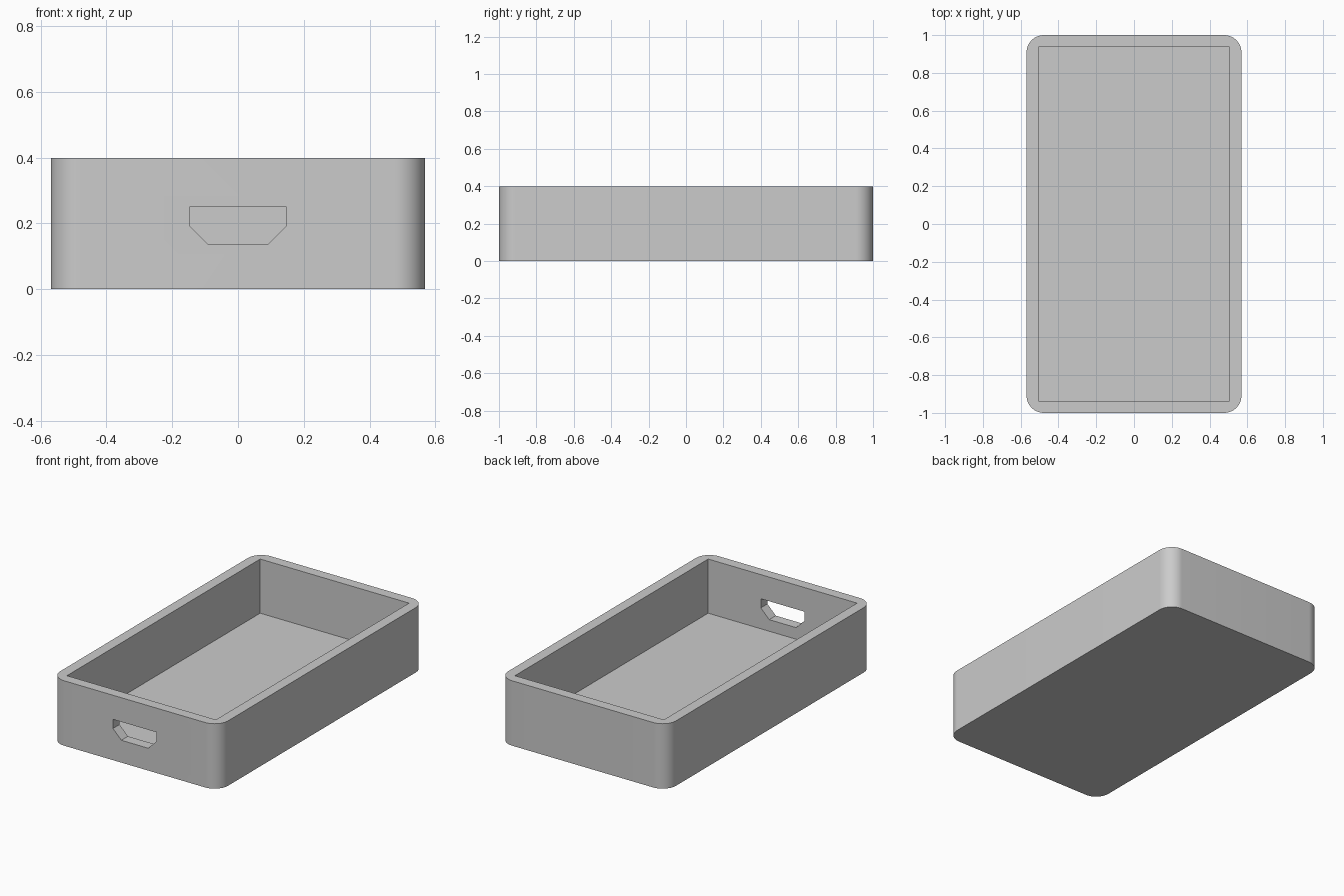
import bpy, bmesh, math

HALF_X, HALF_Y, HEIGHT = 0.569, 1.0, 0.398
WALL, FLOOR, RADIUS = 0.064, 0.066, 0.092

cube = bpy.data.objects.get("Cube")
if cube:
    bpy.data.objects.remove(cube, do_unlink=True)

grey = bpy.data.materials.new("matte_grey")
grey.use_nodes = True
grey.diffuse_color = (0.6, 0.6, 0.6, 1)
grey.node_tree.nodes["Principled BSDF"].inputs["Base Color"].default_value = (0.6, 0.6, 0.6, 1)


def prism(name, outline, direction):
    """Extrude a closed outline of 3D points along a direction."""
    bm = bmesh.new()
    face = bm.faces.new([bm.verts.new(p) for p in outline])
    moved = bmesh.ops.extrude_face_region(bm, geom=[face])["geom"]
    bmesh.ops.translate(bm, vec=direction,
                        verts=[v for v in moved if isinstance(v, bmesh.types.BMVert)])
    bmesh.ops.recalc_face_normals(bm, faces=bm.faces)
    mesh = bpy.data.meshes.new(name)
    bm.to_mesh(mesh)
    bm.free()
    mesh.materials.append(grey)
    obj = bpy.data.objects.new(name, mesh)
    bpy.context.collection.objects.link(obj)
    return obj


def rectangle(hx, hy, z):
    return [(-hx, -hy, z), (hx, -hy, z), (hx, hy, z), (-hx, hy, z)]


def rounded_rectangle(hx, hy, radius, z, steps=16):
    points = []
    for quarter, (sx, sy) in enumerate([(1, 1), (-1, 1), (-1, -1), (1, -1)]):
        for i in range(steps + 1):
            a = (quarter + i / steps) * math.pi / 2
            points.append((sx * (hx - radius) + radius * math.cos(a),
                           sy * (hy - radius) + radius * math.sin(a), z))
    return points


# Solid tray body with rounded vertical corners
tray = prism("tray", rounded_rectangle(HALF_X, HALF_Y, RADIUS, 0), (0, 0, HEIGHT))

# Square-cornered interior, open at the top
interior = prism("interior_cutter",
                 rectangle(HALF_X - WALL, HALF_Y - WALL, FLOOR), (0, 0, HEIGHT))

# Handle slot with chamfered lower corners, through the front wall only
slot = [(-0.148, 0.25), (-0.148, 0.194), (-0.091, 0.137),
        (0.091, 0.137), (0.148, 0.194), (0.148, 0.25)]
handle = prism("handle_cutter", [(x, -HALF_Y - 0.1, z) for x, z in slot], (0, 0.3, 0))

# Cut both openings, then discard the cutters
bpy.ops.object.select_all(action="DESELECT")
bpy.context.view_layer.objects.active = tray
tray.select_set(True)
for cutter in (interior, handle):
    cutter.hide_render = True
    cut = tray.modifiers.new(cutter.name, "BOOLEAN")
    cut.operation, cut.solver, cut.object = "DIFFERENCE", "EXACT", cutter
    bpy.ops.object.modifier_apply(modifier=cut.name)
    bpy.data.objects.remove(cutter, do_unlink=True)

bpy.ops.object.shade_smooth_by_angle(angle=math.radians(30))
